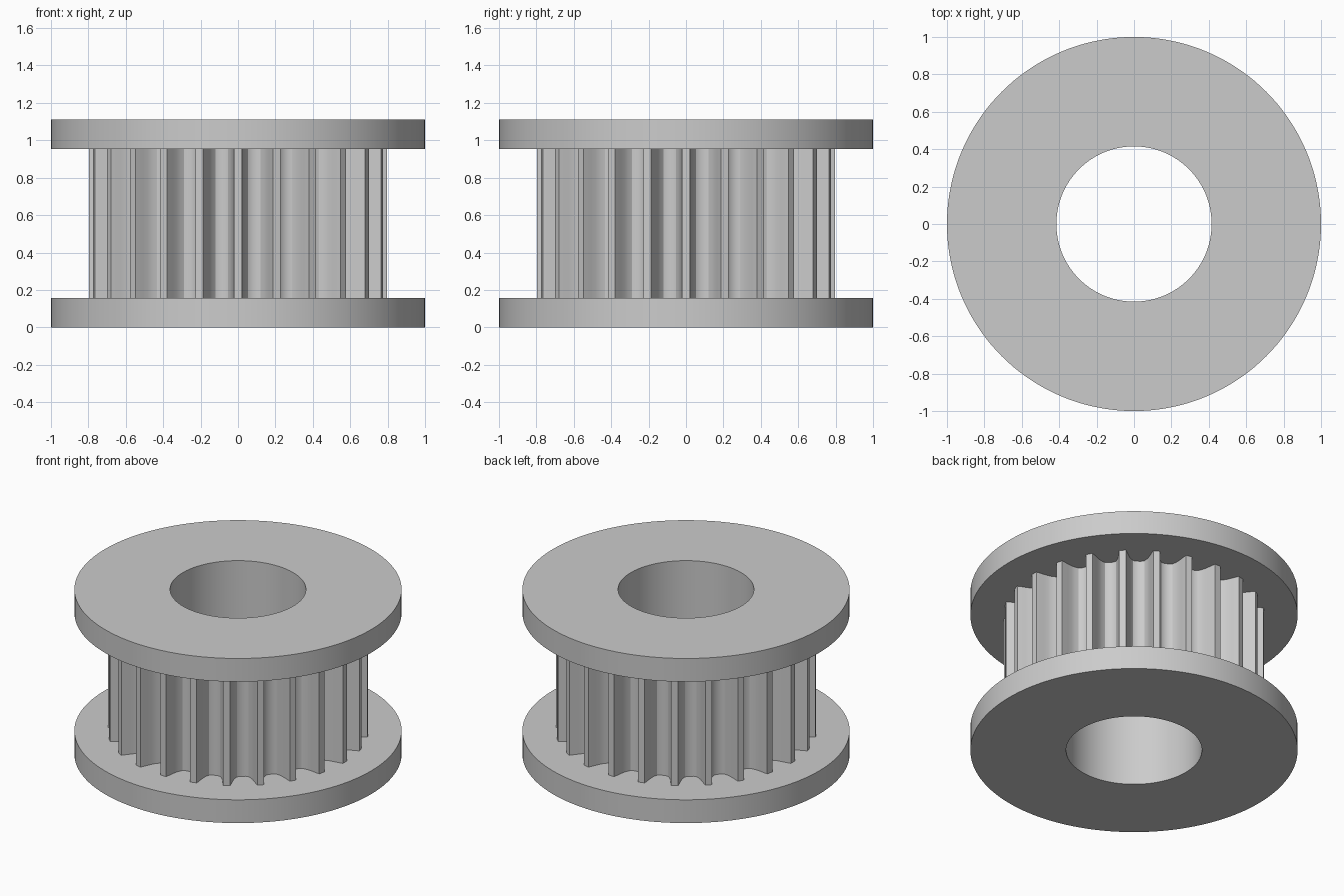
import bpy, bmesh, math

cube = bpy.data.objects.get("Cube")
if cube:
    bpy.data.objects.remove(cube, do_unlink=True)

TEETH = 24
SEGMENTS = 144
HEIGHT = 1.11
RIM = 0.157          # flange thickness
BORE, HUB = 0.415, 0.6

grey = bpy.data.materials.new("plain grey")
grey.use_nodes = True
colour = (0.6, 0.6, 0.6, 1)
grey.diffuse_color = colour
grey.node_tree.nodes["Principled BSDF"].inputs["Base Color"].default_value = colour


def finish(name, bm, angle):
    bmesh.ops.recalc_face_normals(bm, faces=bm.faces)
    mesh = bpy.data.meshes.new(name)
    bm.to_mesh(mesh)
    bm.free()
    mesh.materials.append(grey)
    ob = bpy.data.objects.new(name, mesh)
    bpy.context.collection.objects.link(ob)
    bpy.ops.object.select_all(action='DESELECT')
    ob.select_set(True)
    bpy.context.view_layer.objects.active = ob
    bpy.ops.object.shade_smooth_by_angle(angle=math.radians(angle))
    return ob


# Spool: two flanges, hub and bore turned from one closed profile
profile = [(BORE, 0), (1, 0), (1, RIM), (HUB, RIM),
           (HUB, HEIGHT - RIM), (1, HEIGHT - RIM), (1, HEIGHT), (BORE, HEIGHT)]
bm = bmesh.new()
rings = []
for i in range(SEGMENTS):
    a = math.tau * i / SEGMENTS
    rings.append([bm.verts.new((r * math.cos(a), r * math.sin(a), z)) for r, z in profile])
for i, ring in enumerate(rings):
    nxt = rings[(i + 1) % SEGMENTS]
    for j in range(len(profile)):
        k = (j + 1) % len(profile)
        bm.faces.new((ring[j], nxt[j], nxt[k], ring[k]))
finish("flanged_spool", bm, 30)

# Toothed core: half tooth (sideways offset, radius), mirrored and repeated
half = [(0.021, 0.797), (0.025, 0.775), (0.029, 0.745), (0.034, 0.715),
        (0.041, 0.69), (0.053, 0.667), (0.07, 0.657)]
tooth = [(-s, r) for s, r in reversed(half)] + half
bm = bmesh.new()
low, high = [], []
for t in range(TEETH):
    a = math.tau * t / TEETH
    for s, r in tooth:
        x = r * math.cos(a) - s * math.sin(a)
        y = r * math.sin(a) + s * math.cos(a)
        low.append(bm.verts.new((x, y, RIM - 0.01)))
        high.append(bm.verts.new((x, y, HEIGHT - RIM + 0.01)))
count = len(low)
for i in range(count):
    j = (i + 1) % count
    bm.faces.new((low[i], low[j], high[j], high[i]))
finish("toothed_core", bm, 30)
